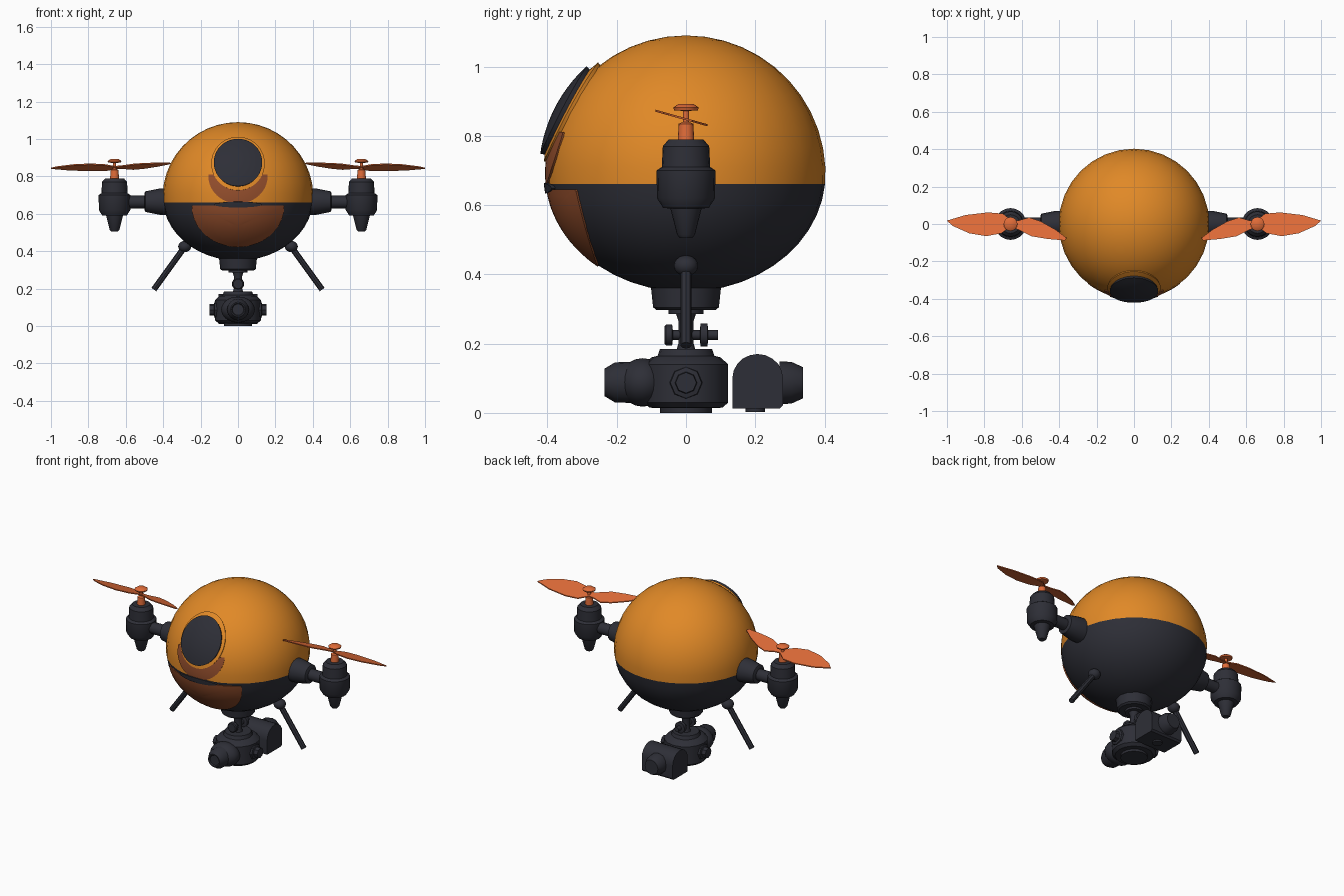
import bpy, bmesh
from math import sin, cos, pi, sqrt, radians
from mathutils import Vector, Matrix

cube = bpy.data.objects.get("Cube")
if cube:
    bpy.data.objects.remove(cube)


def material(name, rgb):
    m = bpy.data.materials.new(name)
    m.diffuse_color = (*rgb, 1)
    m.use_nodes = True
    m.node_tree.nodes["Principled BSDF"].inputs["Base Color"].default_value = (*rgb, 1)
    return m


ORANGE = material("shell orange", (0.75, 0.25, 0.02))
DARK = material("charcoal", (0.027, 0.028, 0.038))
CORAL = material("propeller coral", (0.75, 0.15, 0.04))
BROWN = material("face brown", (0.29, 0.075, 0.025))

R, MID, UP, DOWN = 0.403, 0.69, 0.40, 0.34  # body radius, centre height, half heights


def finish(name, bm, mat, angle=35):
    bmesh.ops.remove_doubles(bm, verts=bm.verts, dist=0.0002)
    bmesh.ops.recalc_face_normals(bm, faces=bm.faces)
    mesh = bpy.data.meshes.new(name)
    bm.to_mesh(mesh)
    bm.free()
    mesh.materials.append(mat)
    ob = bpy.data.objects.new(name, mesh)
    bpy.context.collection.objects.link(ob)
    bpy.ops.object.select_all(action="DESELECT")
    ob.select_set(True)
    bpy.context.view_layer.objects.active = ob
    bpy.ops.object.shade_smooth_by_angle(angle=radians(angle))
    return ob


def skin(bm, rings):
    """Join neighbouring vertex rings with quads."""
    for a, b in zip(rings, rings[1:]):
        for i in range(len(a)):
            j = (i + 1) % len(a)
            bm.faces.new((a[i], a[j], b[j], b[i]))


def lathe(name, profile, mat, loc=(0, 0, 0), axis=(0, 0, 1), seg=16):
    """Turn (radius, distance) points around an axis, closed at both ends."""
    bm = bmesh.new()
    turn = Vector((0, 0, 1)).rotation_difference(Vector(axis)).to_matrix()
    pts = [(0, profile[0][1]), *profile, (0, profile[-1][1])]
    rings = [[bm.verts.new(turn @ Vector((r * cos(2 * pi * i / seg), r * sin(2 * pi * i / seg), d))
                           + Vector(loc)) for i in range(seg)] for r, d in pts]
    skin(bm, rings)
    return finish(name, bm, mat)


def rod(name, a, b, radius, mat, seg=12):
    a, b = Vector(a), Vector(b)
    return lathe(name, [(radius, 0), (radius, (b - a).length)], mat, a, (b - a).normalized(), seg)


def ball(name, loc, size, mat):
    bm = bmesh.new()
    bmesh.ops.create_uvsphere(bm, u_segments=16, v_segments=10, radius=1,
                              matrix=Matrix.Translation(loc) @ Matrix.Diagonal((*size, 1)))
    return finish(name, bm, mat)


def plate(name, outline, to_point, depth, mat):
    """Extrude a flat 2D outline along a depth vector."""
    bm = bmesh.new()
    face = bm.faces.new([bm.verts.new(to_point(*p)) for p in outline])
    ext = bmesh.ops.extrude_face_region(bm, geom=[face])
    bmesh.ops.translate(bm, verts=[v for v in ext["geom"] if isinstance(v, bmesh.types.BMVert)],
                        vec=depth)
    return finish(name, bm, mat)


def on_body(x, z, off):
    """Point on the front of the body, lifted outward."""
    h = (z - MID) / (UP if z > MID else DOWN)
    p = Vector((x, -R * sqrt(max(0, 1 - (x / R) ** 2 - h * h)), z))
    return p + (p - Vector((0, 0, MID))).normalized() * off


def patch(name, cz, rx, rz, ztop, lift, mat, seg=40):
    """Thin curved oval plate hugging the body, trimmed flat at ztop."""
    bm = bmesh.new()
    middle = (cz - rz + min(ztop, cz + rz)) / 2
    rings = []
    for k, off in [(1, -0.004)] + [(k / 6, lift) for k in range(6, -1, -1)]:
        ring = []
        for i in range(seg):
            t = 2 * pi * i / seg
            z = min(ztop, cz + rz * sin(t))
            ring.append(bm.verts.new(on_body(k * rx * cos(t), middle + k * (z - middle), off)))
        rings.append(ring)
    skin(bm, rings)
    return finish(name, bm, mat)


# Two-part round body
def shell(a0, a1, steps):
    angles = [radians(a0 + (a1 - a0) * i / steps) for i in range(steps + 1)]
    return [(R * cos(a), MID + (UP if a > 0 else DOWN) * sin(a)) for a in angles]


lathe("upper_shell", shell(-5, 90, 12), ORANGE, seg=32)
lathe("lower_shell", shell(-90, -5, 11), DARK, seg=32)

# Face panels and eye
patch("chin_panel", 0.64, 0.245, 0.215, 0.645, 0.004, BROWN)
patch("eye_cradle", 0.80, 0.157, 0.145, 0.81, 0.004, BROWN)
patch("eye_rim", 0.865, 0.14, 0.14, 2, 0.009, ORANGE)
patch("eye", 0.865, 0.123, 0.12, 2, 0.022, DARK)
patch("mouth_slot", 0.65, 0.125, 0.015, 2, 0.009, DARK)

# Arms, motors, propellers and legs on both sides
MOTOR = [(0.018, 0.505), (0.026, 0.515), (0.045, 0.59), (0.066, 0.592), (0.084, 0.62),
         (0.085, 0.70), (0.07, 0.71), (0.067, 0.77), (0.05, 0.79)]
HUB = [(0.024, 0.785), (0.021, 0.835), (0.009, 0.84), (0.009, 0.872), (0.034, 0.874),
       (0.037, 0.882), (0.022, 0.892)]
OUTER = [(0.65, 0.015), (0.70, 0.055), (0.78, 0.062), (0.90, 0.048), (1.0, 0.018),
         (0.97, -0.01), (0.88, -0.05), (0.79, -0.065), (0.71, -0.05), (0.66, -0.015)]
INNER = [(0.67, 0.015), (0.62, 0.018), (0.56, 0.035), (0.50, 0.015), (0.42, -0.03),
         (0.36, -0.075), (0.37, -0.088), (0.46, -0.08), (0.55, -0.065), (0.62, -0.03),
         (0.66, -0.015)]
for s, side in ((1, "left"), (-1, "right")):
    lathe(side + "_arm_socket", [(0.072, 0.35), (0.07, 0.42), (0.055, 0.495), (0.045, 0.50)],
          DARK, (0, 0, 0.665), (s, 0, 0))
    rod(side + "_arm", (s * 0.48, 0, 0.663), (s * 0.62, 0, 0.663), 0.034, DARK)
    lathe(side + "_motor", MOTOR, DARK, (s * 0.66, 0, 0), seg=20)
    lathe(side + "_propeller_hub", HUB, CORAL, (s * 0.66, 0, 0))
    for label, outline in (("outer", OUTER), ("inner", INNER)):
        plate(f"{side}_{label}_blade", outline,
              lambda x, y: (s * x, y, 0.845 - 0.28 * y), (0, 0, 0.006), CORAL)
    ball(side + "_leg_joint", (s * 0.285, 0, 0.425), (0.035, 0.035, 0.03), DARK)
    rod(side + "_leg", (s * 0.28, 0, 0.43), (s * 0.45, 0, 0.195), 0.016, DARK, 8)

# Camera mount and swivel
lathe("mount", [(0.085, 0.297), (0.095, 0.305), (0.102, 0.37)], DARK, seg=12)
lathe("mount_plate", [(0.05, 0.285), (0.05, 0.30)], DARK)
lathe("neck", [(0.028, 0.18), (0.022, 0.20), (0.022, 0.265), (0.03, 0.29)], DARK)
lathe("swivel", [(0.025, -0.062), (0.03, -0.058), (0.03, -0.04), (0.014, -0.038), (0.014, 0.04),
                 (0.033, 0.042), (0.033, 0.062), (0.014, 0.064), (0.014, 0.092)],
      DARK, (0, 0, 0.225), (0, 1, 0))

# Camera body
lathe("camera_body", [(0.075, 0), (0.075, 0.014), (0.105, 0.015), (0.122, 0.03), (0.122, 0.14),
                      (0.10, 0.16), (0.082, 0.165), (0.075, 0.185)], DARK, seg=16)
ball("camera_dome", (0, -0.125, 0.088), (0.09, 0.07, 0.07), DARK)
lathe("camera_lens", [(0.06, 0.12), (0.058, 0.205), (0.04, 0.235), (0.034, 0.235), (0.03, 0.228)],
      DARK, (0, 0, 0.088), (0, -1, 0))
for s, side in ((1, "left"), (-1, "right")):
    lathe(side + "_camera_knob", [(0.05, 0.10), (0.045, 0.125), (0.032, 0.128), (0.03, 0.152)],
          DARK, (0, 0, 0.087), (s, 0, 0), 8)

# Rear battery block with an arched top
arch = [(0.135, 0.012), (0.27, 0.012), (0.28, 0.022)]
arch += [(0.207 + 0.073 * cos(pi * i / 10), 0.10 + 0.07 * sin(pi * i / 10)) for i in range(11)]
plate("battery_block", arch, lambda y, z: (-0.105, y, z), (0.21, 0, 0), DARK)
lathe("battery_cap", [(0.062, 0.27), (0.06, 0.305), (0.045, 0.338)],
      DARK, (0, 0, 0.087), (0, 1, 0), 12)
lathe("battery_foot", [(0.028, 0.003), (0.028, 0.02)], DARK, (0, 0.2, 0))
